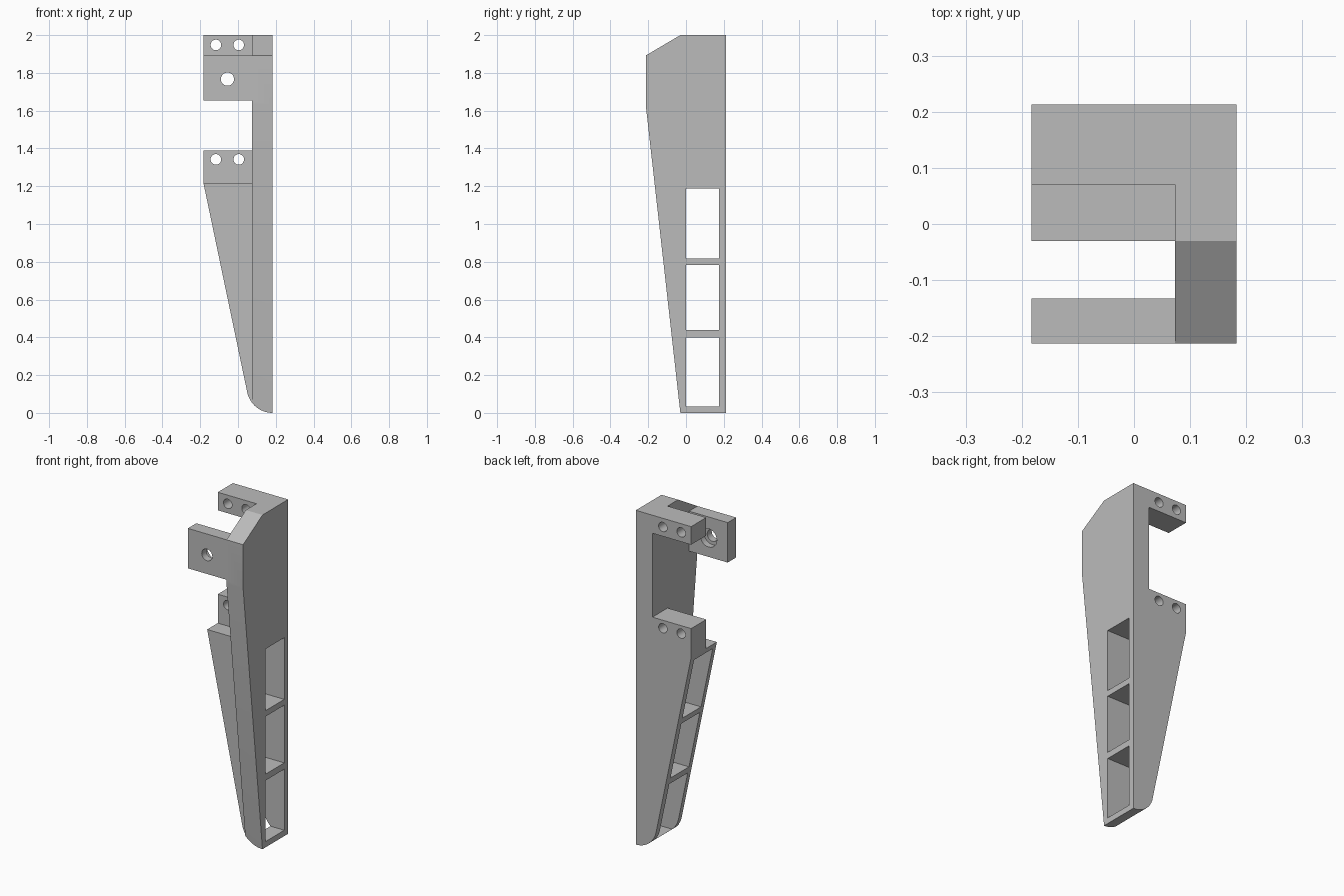
import bpy, bmesh, math
from mathutils import Vector

cube = bpy.data.objects.get("Cube")
if cube:
    bpy.data.objects.remove(cube, do_unlink=True)

grey = bpy.data.materials.new("plain grey")
grey.use_nodes = True
colour = (0.5, 0.5, 0.5, 1)
grey.diffuse_color = colour
grey.node_tree.nodes["Principled BSDF"].inputs["Base Color"].default_value = colour

# Main dimensions
LEFT, RIGHT, INNER = 0.183, -0.183, 0.073
BACK, FRONT, SHELF, PAD = 0.213, -0.213, -0.03, 0.07
TOP, WEDGE_TOP = 2.0, 1.217
TOE_R = 0.137


def prism(name, outline, axis, start, end):
    """Extrude an xz outline along y, or a yz outline along x."""
    def place(a, b, d):
        return Vector((a, d, b)) if axis == "y" else Vector((d, a, b))
    bm = bmesh.new()
    face = bm.faces.new([bm.verts.new(place(a, b, start)) for a, b in outline])
    extruded = bmesh.ops.extrude_face_region(bm, geom=[face])["geom"]
    shift = place(0, 0, end - start)
    bmesh.ops.translate(bm, vec=shift, verts=[v for v in extruded if isinstance(v, bmesh.types.BMVert)])
    bmesh.ops.recalc_face_normals(bm, faces=bm.faces)
    mesh = bpy.data.meshes.new(name)
    bm.to_mesh(mesh)
    bm.free()
    mesh.materials.append(grey)
    obj = bpy.data.objects.new(name, mesh)
    bpy.context.collection.objects.link(obj)
    return obj


def box(a0, a1, b0, b1):
    return [(a0, b0), (a1, b0), (a1, b1), (a0, b1)]


def circle(x, z, r, n=32):
    return [(x + r * math.cos(math.tau * i / n), z + r * math.sin(math.tau * i / n)) for i in range(n)]


def combine(target, other, operation):
    """Apply a boolean and delete the second solid."""
    mod = target.modifiers.new(operation.lower(), "BOOLEAN")
    mod.operation, mod.solver, mod.object = operation, "EXACT", other
    bpy.context.view_layer.objects.active = target
    bpy.ops.object.modifier_apply(modifier=mod.name)
    bpy.data.objects.remove(other, do_unlink=True)


# Rounded toe, running from the lowest point up to the slanted edge
end_angle = math.radians(191.8)
toe = [(LEFT + TOE_R * math.cos(a), TOE_R + TOE_R * math.sin(a))
       for a in (math.radians(270) + (end_angle - math.radians(270)) * i / 16 for i in range(17))]
wedge_edge = toe + [(RIGHT, WEDGE_TOP)]

# Back plate with two clamp arms, and the deeper wedge below them
bracket = prism("bracket", wedge_edge + [
    (RIGHT, 1.39), (INNER, 1.39), (INNER, 1.892), (RIGHT, 1.892), (RIGHT, TOP), (LEFT, TOP)],
    "y", PAD, BACK)
wedge = prism("wedge", wedge_edge + [(LEFT, WEDGE_TOP)], "y", SHELF, PAD)

# Tapered spine, trimmed to the rounded toe
spine = prism("spine", [(SHELF, 0), (PAD, 0), (PAD, TOP), (SHELF, TOP),
                        (FRONT, 1.892), (FRONT, 1.63)], "x", INNER, LEFT)
trim = prism("trim", wedge_edge + [(RIGHT, TOP + 0.1), (LEFT + 0.1, TOP + 0.1), (LEFT + 0.1, 0)],
             "y", FRONT - 0.1, BACK + 0.1)
combine(spine, trim, "INTERSECT")

# Front lug beside the spine
lug = prism("lug", box(RIGHT, INNER, 1.653, 1.892), "y", FRONT, -0.133)
for part in (wedge, spine, lug):
    combine(bracket, part, "UNION")

# Three windows straight through the lower leg
for low, high in ((0.035, 0.40), (0.438, 0.783), (0.818, 1.187)):
    combine(bracket, prism("window", box(0, 0.176, low, high), "x", -0.4, 0.4), "DIFFERENCE")

# Clamp screw holes
for z in (1.342, 1.948):
    for x in (-0.117, 0.004):
        combine(bracket, prism("screw_hole", circle(x, z, 0.028), "y", 0, 0.4), "DIFFERENCE")

# Lug hole with a counterbore at its back
combine(bracket, prism("lug_hole", circle(-0.056, 1.767, 0.035), "y", -0.4, 0), "DIFFERENCE")
combine(bracket, prism("counterbore", circle(-0.056, 1.767, 0.055), "y", -0.17, 0), "DIFFERENCE")

bpy.ops.object.select_all(action="DESELECT")
bracket.select_set(True)
bpy.context.view_layer.objects.active = bracket
bpy.ops.object.shade_smooth_by_angle(angle=math.radians(25))
